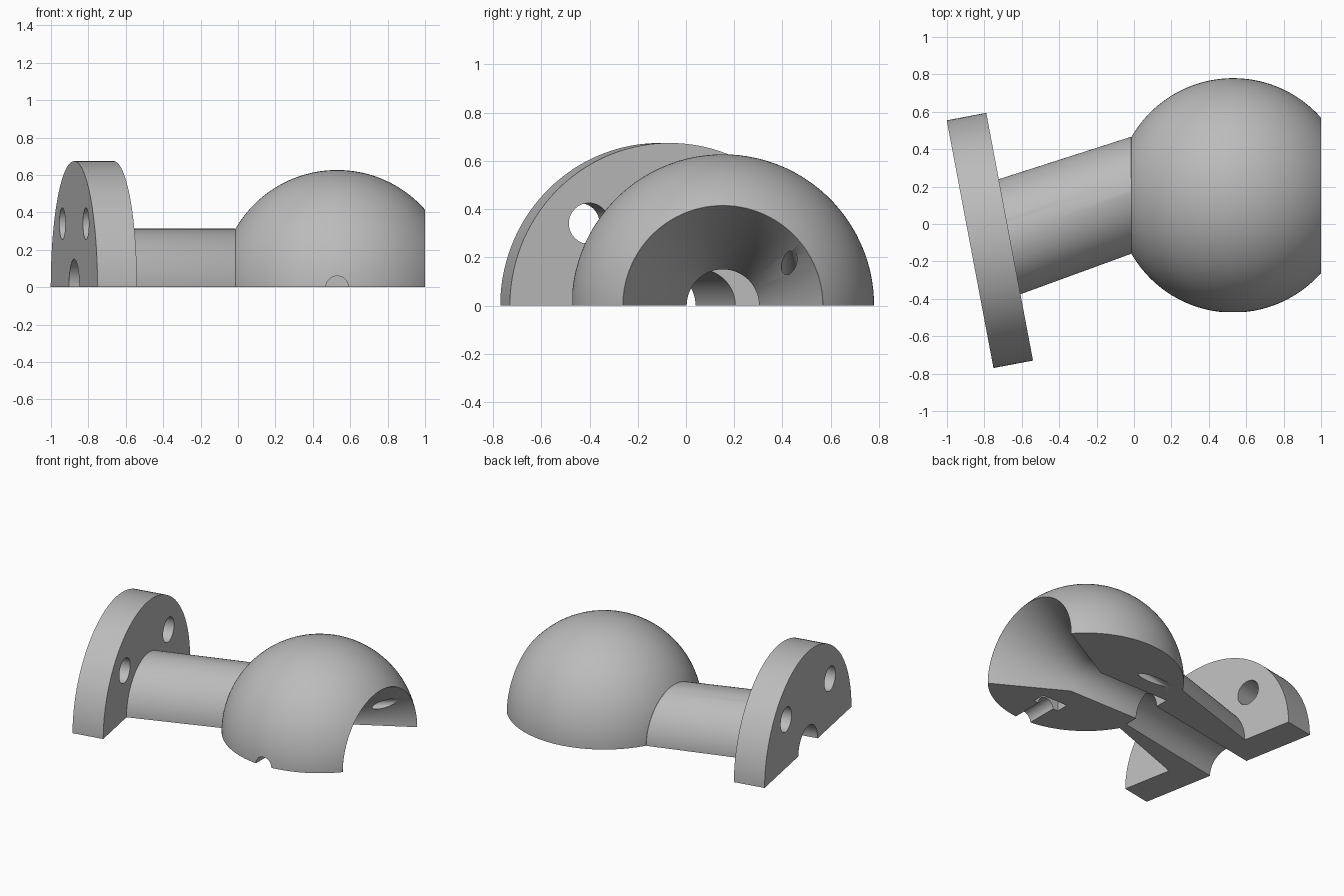
import bpy, bmesh
from math import sin, cos, pi, sqrt, atan2

if "Cube" in bpy.data.objects:
    bpy.data.objects.remove(bpy.data.objects["Cube"], do_unlink=True)

grey = bpy.data.materials.new("plain grey")
grey.use_nodes = True
tone = (0.5, 0.5, 0.5, 1)
grey.diffuse_color = tone
grey.node_tree.nodes["Principled BSDF"].inputs["Base Color"].default_value = tone

YAW = atan2(0.25, 1.325)          # the flange is turned about z
AX = (cos(YAW), sin(YAW))         # flange axis
BALL_X, BALL_Y, BALL_R = 0.53, 0.153, 0.627
JOINT_X = -0.017                  # where the neck meets the ball
INNER = (-0.665, -0.068)          # centre of the flange's inner face


def new_object(name, bm):
    bmesh.ops.recalc_face_normals(bm, faces=bm.faces)
    mesh = bpy.data.meshes.new(name)
    bm.to_mesh(mesh)
    bm.free()
    mesh.materials.append(grey)
    ob = bpy.data.objects.new(name, mesh)
    bpy.context.collection.objects.link(ob)
    return ob


def loft(name, rings, n=96):
    """Closed solid through upright rings given as (x, y, z, radius, yaw)."""
    bm = bmesh.new()
    loops = []
    for x, y, z, r, yaw in rings:
        loop = []
        for i in range(n):
            t = 2 * pi * (i + 0.5) / n
            loop.append(bm.verts.new((x - sin(yaw) * r * cos(t),
                                      y + cos(yaw) * r * cos(t),
                                      z + r * sin(t))))
        loops.append(loop)
    for a, b in zip(loops, loops[1:]):
        for i in range(n):
            j = (i + 1) % n
            bm.faces.new((a[i], a[j], b[j], b[i]))
    bm.faces.new(loops[0])
    bm.faces.new(loops[-1])
    return new_object(name, bm)


def box(name, centre, size):
    bm = bmesh.new()
    bmesh.ops.create_cube(bm, size=1)
    bmesh.ops.scale(bm, vec=size, verts=bm.verts)
    bmesh.ops.translate(bm, vec=centre, verts=bm.verts)
    return new_object(name, bm)


def combine(target, tool, operation):
    mod = target.modifiers.new("combine", "BOOLEAN")
    mod.operation = operation
    mod.solver = "EXACT"
    mod.object = tool
    bpy.context.view_layer.update()
    graph = bpy.context.evaluated_depsgraph_get()
    mesh = bpy.data.meshes.new_from_object(target.evaluated_get(graph))
    target.modifiers.clear()
    target.data = mesh
    bpy.data.objects.remove(tool, do_unlink=True)


def along(dist, side=0.0):
    """Point on the flange axis, measured from the inner face."""
    return (INNER[0] + AX[0] * dist - AX[1] * side,
            INNER[1] + AX[1] * dist + AX[0] * side)


# Ball, flattened at the mouth and at the neck
rings = []
STEPS = 56
a0 = atan2(sqrt(BALL_R ** 2 - (BALL_X - JOINT_X) ** 2), JOINT_X - BALL_X)
a1 = atan2(sqrt(BALL_R ** 2 - (1 - BALL_X) ** 2), 1 - BALL_X)
for k in range(STEPS + 1):
    a = a0 + (a1 - a0) * k / STEPS
    rings.append((BALL_X + BALL_R * cos(a), BALL_Y, 0, BALL_R * sin(a), 0))
body = loft("ball_joint_half", rings)

# Slanted neck, running a little into the ball and the flange
neck = loft("neck", [(*along(-0.1), 0, 0.313, YAW), (*INNER, 0, 0.313, YAW),
                     (JOINT_X, BALL_Y, 0, 0.313, 0), (0.06, BALL_Y, 0, 0.27, 0)])
combine(body, neck, "UNION")

# Round flange
flange = loft("flange", [(*along(-0.215), 0, 0.674, YAW), (*INNER, 0, 0.674, YAW)], 128)
combine(body, flange, "UNION")

# Straight bore opening into a conical mouth
slope = (0.414 - 0.15) / (1 - BALL_X)
mouth = loft("mouth_cutter", [(JOINT_X, BALL_Y, 0, 0.15, 0), (BALL_X, BALL_Y, 0, 0.15, 0),
                              (1.1, BALL_Y, 0, 0.15 + slope * (1.1 - BALL_X), 0)])
combine(body, mouth, "DIFFERENCE")

# Bore square to the flange, ending flat at the joint
reach = (JOINT_X + 0.002 - INNER[0]) / AX[0]
bore = loft("neck_bore_cutter", [(*along(-0.4), 0, 0.15, YAW), (*along(0.3), 0, 0.15, YAW),
                                 (*along(reach), 0, 0.15, 0)])
combine(body, bore, "DIFFERENCE")

# Bolt holes through the flange
for side in (-0.34, 0.34):
    hole = loft("bolt_hole_cutter", [(*along(-0.4, side), 0.34, 0.085, YAW),
                                     (*along(0.1, side), 0.34, 0.085, YAW)], 48)
    combine(body, hole, "DIFFERENCE")

# Screw groove through the front of the ball, with a nut pocket
groove = loft("screw_groove_cutter", [(BALL_X, -0.7, 0, 0.06, pi / 2),
                                      (BALL_X, -0.2, 0, 0.06, pi / 2)], 48)
combine(body, groove, "DIFFERENCE")
combine(body, box("nut_pocket_cutter", (BALL_X, -0.2, 0), (0.2, 0.09, 0.2)), "DIFFERENCE")

# Slim cord hole from the flat underside up into the mouth
cord = loft("cord_hole_cutter", [(0.03, 0.46, -0.05, 0.035, 0),
                                 (0.93, 0.425, 0.2, 0.035, 0)], 32)
combine(body, cord, "DIFFERENCE")

# Keep the upper half only
combine(body, box("lower_half_cutter", (0, 0, -1), (4, 4, 2)), "DIFFERENCE")

# Smooth curved walls, crisp edges
bpy.ops.object.select_all(action="DESELECT")
body.select_set(True)
bpy.context.view_layer.objects.active = body
bpy.ops.object.shade_smooth_by_angle(angle=pi / 6)
